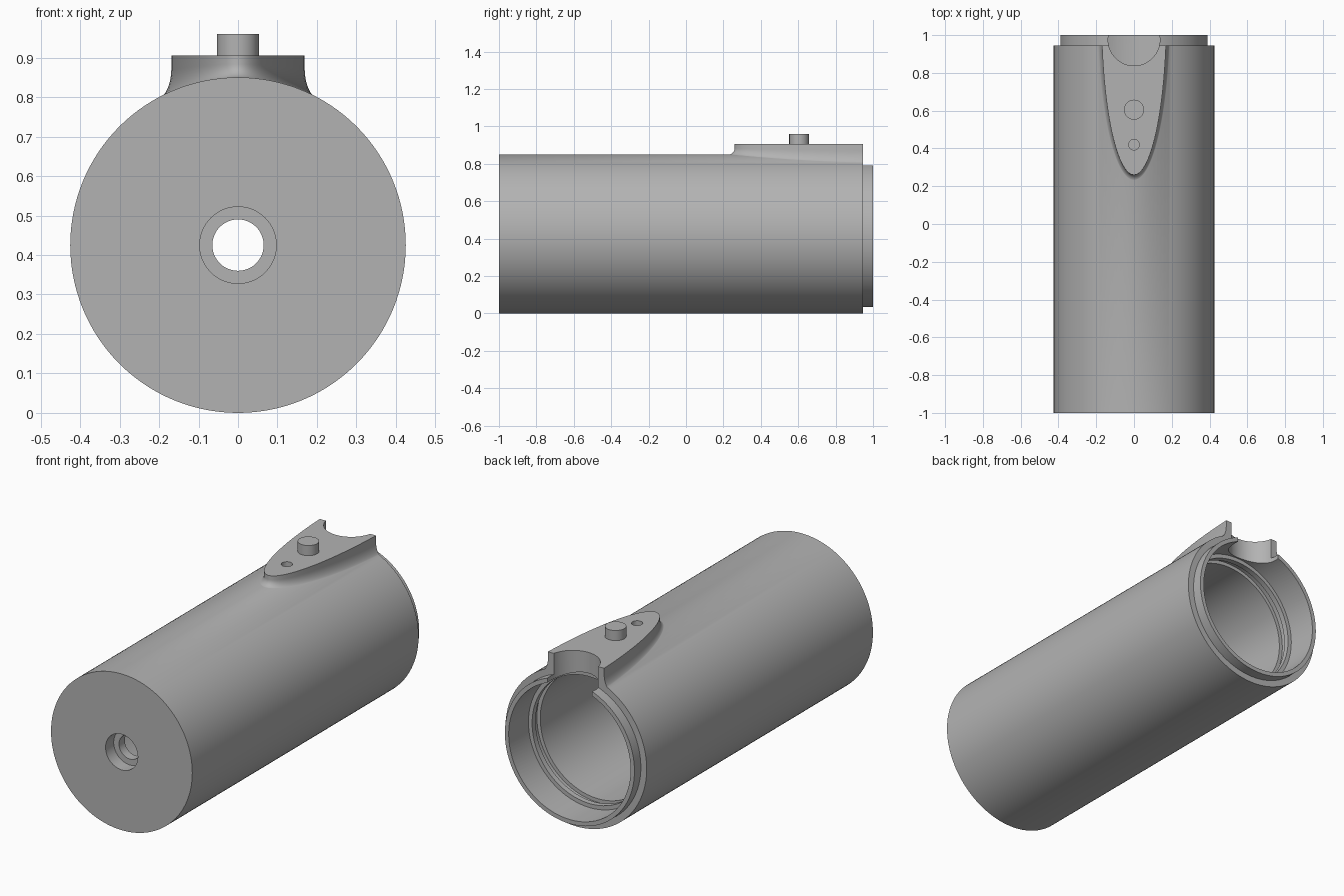
import bpy, bmesh
from math import sin, cos, asin, sqrt, pi
from mathutils import Vector, Matrix

if "Cube" in bpy.data.objects:
    bpy.data.objects.remove(bpy.data.objects["Cube"])

R = 0.425          # body radius, also the axis height
SHOULDER = 0.945   # where the body steps down to the rear lip
PAD_TOP = 0.905

grey = bpy.data.materials.new("plain_grey")
grey.use_nodes = True
colour = (0.45, 0.45, 0.45, 1)
grey.diffuse_color = colour
grey.node_tree.nodes["Principled BSDF"].inputs["Base Color"].default_value = colour


def finish(name, bm):
    bmesh.ops.remove_doubles(bm, verts=bm.verts, dist=1e-5)
    bmesh.ops.recalc_face_normals(bm, faces=bm.faces)
    mesh = bpy.data.meshes.new(name)
    bm.to_mesh(mesh)
    bm.free()
    mesh.materials.append(grey)
    ob = bpy.data.objects.new(name, mesh)
    bpy.context.collection.objects.link(ob)
    return ob


def revolve(name, profile, steps=128):
    """Turn (radius, y) points about the body axis."""
    bm = bmesh.new()
    verts = [bm.verts.new((0, y, R + r)) for r, y in profile]
    edges = [bm.edges.new(pair) for pair in zip(verts, verts[1:])]
    bmesh.ops.spin(bm, geom=verts + edges, cent=(0, 0, R), axis=(0, 1, 0),
                   angle=2 * pi, steps=steps)
    return finish(name, bm)


def post(name, y, radius, low, high, segments=64):
    """Upright cylinder on the centre line."""
    bm = bmesh.new()
    bmesh.ops.create_cone(bm, cap_ends=True, segments=segments, radius1=radius,
                          radius2=radius, depth=high - low,
                          matrix=Matrix.Translation((0, y, (low + high) / 2)))
    return finish(name, bm)


def combine(target, tool, operation):
    mod = target.modifiers.new(operation, "BOOLEAN")
    mod.operation, mod.solver, mod.object = operation, "EXACT", tool
    bpy.context.view_layer.objects.active = target
    bpy.ops.object.modifier_apply(modifier=mod.name)
    bpy.data.objects.remove(tool)


def surface_z(x):
    return R + sqrt(R * R - x * x)


def make_pad(count=48, fillet_steps=8):
    """Pointed mounting pad with a concave flare down to the body."""
    centre = 1.1

    def outline(k):
        a, b = 0.172 + 0.025 * k, 0.84 + 0.04 * k
        start = asin((centre - SHOULDER) / b)
        for i in range(count + 1):
            t = start + (pi - 2 * start) * i / count
            yield a * cos(t), centre - b * sin(t)

    rings = [[Vector((x, y, PAD_TOP)) for x, y in outline(0)]]
    for s in range(fillet_steps + 1):
        t = pi / 2 * s / fillet_steps
        ring = []
        for (x0, _), (x, y) in zip(outline(0), outline(1 - cos(t))):
            begin = surface_z(x0) + 0.6 * (PAD_TOP - surface_z(x0))
            end = surface_z(x) - 0.002
            ring.append(Vector((x, y, begin + (end - begin) * sin(t))))
        rings.append(ring)
    rings.append([Vector((p.x, p.y, 0.7)) for p in rings[-1]])

    bm = bmesh.new()
    loops = [[bm.verts.new(p) for p in ring] for ring in rings]
    for up, down in zip(loops, loops[1:]):
        for i in range(count + 1):
            j = (i + 1) % (count + 1)
            bm.faces.new((up[i], up[j], down[j], down[i]))
    bm.faces.new(loops[0])
    bm.faces.new(loops[-1])
    return finish("pad", bm)


# Solid body with the rear lip, joined to the pad
body = revolve("body", [(0, -1), (R, -1), (R, SHOULDER), (0.39, SHOULDER),
                        (0.39, 1), (0, 1)])
combine(body, make_pad(), "UNION")

# Stepped bore with ring groove, front wall hole and counterbore
bore = revolve("bore", [(0, -1.1), (0.097, -1.1), (0.097, -0.93), (0.065, -0.93),
                        (0.065, -0.88), (0.345, -0.88), (0.345, 0.76),
                        (0.365, 0.76), (0.365, 0.8), (0.345, 0.8),
                        (0.345, 0.83), (0.367, 0.83), (0.367, 1.1), (0, 1.1)])
combine(body, bore, "DIFFERENCE")

# Round notch at the rear and small blind hole in the pad
combine(body, post("notch", 0.975, 0.137, 0.6, 1.0), "DIFFERENCE")
combine(body, post("pilot_hole", 0.42, 0.028, 0.87, 1.0, 32), "DIFFERENCE")

# Locating pin on the pad
pin = post("locating_pin", 0.605, 0.053, PAD_TOP - 0.02, 0.96, 48)

for ob in (body, pin):
    ob.data.materials.clear()
    ob.data.materials.append(grey)
    for poly in ob.data.polygons:
        poly.material_index = 0
    bpy.ops.object.select_all(action="DESELECT")
    ob.select_set(True)
    bpy.context.view_layer.objects.active = ob
    bpy.ops.object.shade_smooth_by_angle(angle=pi / 6)
